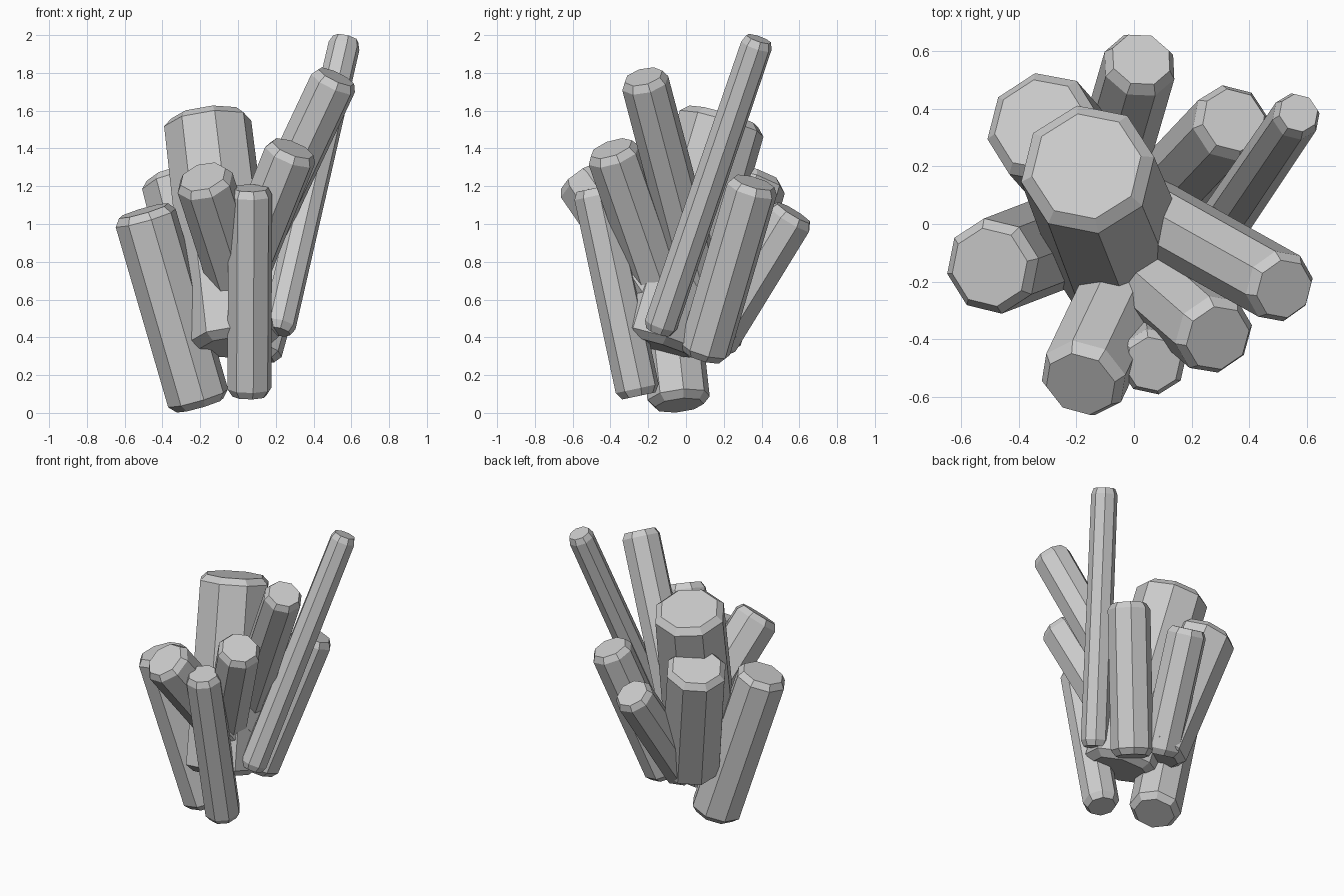
import bpy, bmesh, math
from mathutils import Vector

if "Cube" in bpy.data.objects:
    bpy.data.objects.remove(bpy.data.objects["Cube"])

def crystal(name, bottom, top, r0, r1, spin=22.5, chamfer=0.04):
    """Eight-sided prism from bottom to top with chamfered ends."""
    a, b = Vector(bottom), Vector(top)
    axis = b - a
    length = axis.length
    rot = Vector((0, 0, 1)).rotation_difference(axis)
    profile = [(0, r0 * 0.78), (chamfer, r0), (length - chamfer, r1), (length, r1 * 0.82)]
    bm = bmesh.new()
    rings = []
    for h, r in profile:
        ring = []
        for i in range(8):
            t = math.radians(spin + 45 * i)
            ring.append(bm.verts.new(a + rot @ Vector((r * math.cos(t), r * math.sin(t), h))))
        rings.append(ring)
    for lo, hi in zip(rings, rings[1:]):
        for i in range(8):
            j = (i + 1) % 8
            bm.faces.new((lo[i], lo[j], hi[j], hi[i]))
    bm.faces.new(rings[0][::-1])
    bm.faces.new(rings[-1])
    mesh = bpy.data.meshes.new(name)
    bm.to_mesh(mesh)
    bm.free()
    bpy.context.collection.objects.link(bpy.data.objects.new(name, mesh))

# Large central crystal, slightly wider at its base
crystal("main_crystal", (-0.02, -0.16, 0.35), (-0.165, 0.2, 1.57), 0.245, 0.235, 10)

# Surrounding crystals fanning out from the cluster's core
crystal("back_crystal", (-0.10, 0.14, 0.36), (0.025, 0.57, 1.06), 0.13, 0.13)
crystal("back_left_crystal", (-0.10, 0.09, 0.38), (-0.325, 0.345, 1.26), 0.2, 0.2, 10)
crystal("back_right_crystal", (0.09, 0.09, 0.3), (0.345, 0.36, 1.22), 0.138, 0.138, 10)
crystal("tall_thin_crystal", (0.21, -0.145, 0.43), (0.57, 0.385, 1.98), 0.09, 0.085, 10)
crystal("right_crystal", (-0.06, 0.10, 0.55), (0.52, -0.225, 1.78), 0.128, 0.128, 10)
crystal("front_right_crystal", (-0.07, -0.08, 0.5), (0.29, -0.395, 1.4), 0.143, 0.143, 10)
crystal("front_crystal", (0.06, -0.25, 0.09), (0.065, -0.485, 1.19), 0.118, 0.118, 10)
crystal("front_left_crystal", (0.06, -0.04, 0.5), (-0.185, -0.555, 1.25), 0.155, 0.155, 10)
crystal("left_crystal", (-0.20, -0.035, 0.04), (-0.5, -0.15, 1.07), 0.168, 0.168, 10)
